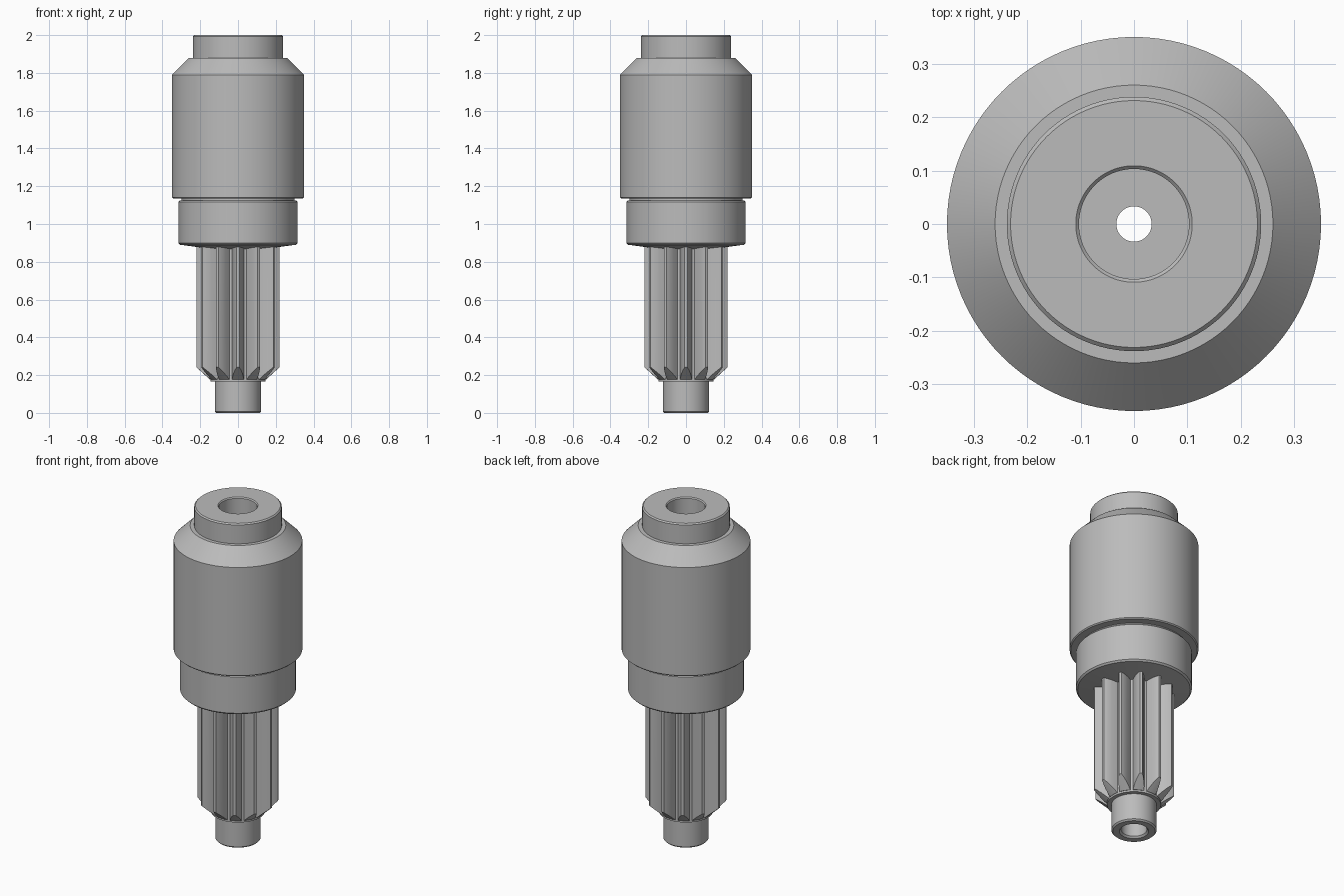
import bpy, bmesh
from math import sin, cos, pi, radians, asin, sqrt

cube = bpy.data.objects.get("Cube")
if cube:
    bpy.data.objects.remove(cube, do_unlink=True)

steel = bpy.data.materials.new("steel_grey")
steel.use_nodes = True
GREY = (0.5, 0.5, 0.5, 1)
steel.diffuse_color = GREY
steel.node_tree.nodes["Principled BSDF"].inputs["Base Color"].default_value = GREY

SEGMENTS = 96
TEETH = 12


def finish(bm, name):
    bmesh.ops.recalc_face_normals(bm, faces=bm.faces)
    mesh = bpy.data.meshes.new(name)
    bm.to_mesh(mesh)
    bm.free()
    mesh.materials.append(steel)
    obj = bpy.data.objects.new(name, mesh)
    bpy.context.collection.objects.link(obj)
    return obj


def smooth(obj):
    bpy.ops.object.select_all(action='DESELECT')
    obj.select_set(True)
    bpy.context.view_layer.objects.active = obj
    bpy.ops.object.shade_smooth_by_angle(angle=radians(25))


def lathe(name, profile):
    """Revolve a closed (radius, height) loop around z."""
    bm = bmesh.new()
    rings = []
    for i in range(SEGMENTS):
        a = 2 * pi * i / SEGMENTS
        rings.append([bm.verts.new((r * cos(a), r * sin(a), z)) for r, z in profile])
    n = len(profile)
    for i in range(SEGMENTS):
        here, there = rings[i], rings[(i + 1) % SEGMENTS]
        for j in range(n):
            k = (j + 1) % n
            bm.faces.new((here[j], there[j], there[k], here[k]))
    return finish(bm, name)


# Housing with sloped shoulder, stepped neck and bored top
housing = lathe("housing", [
    (0.30, 1.15), (0.30, 1.135), (0.344, 1.135), (0.35, 1.141), (0.35, 1.79),
    (0.26, 1.88), (0.238, 1.88), (0.238, 1.993), (0.231, 2.0), (0.109, 2.0),
    (0.103, 1.994), (0.103, 1.15)])
smooth(housing)

# Collar with a shallow cone underneath
collar = lathe("collar", [
    (0.10, 0.863), (0.306, 0.89), (0.315, 0.899), (0.315, 1.117), (0.307, 1.125),
    (0.30, 1.125), (0.30, 1.16), (0.033, 1.16), (0.033, 0.90)])
smooth(collar)

# Hollow shaft end and small flange
shaft = lathe("shaft_end", [
    (0.08, 0.0), (0.115, 0.0), (0.123, 0.008), (0.123, 0.165), (0.146, 0.165),
    (0.146, 0.185), (0.12, 0.185), (0.12, 0.92), (0.033, 0.92), (0.033, 0.40),
    (0.07, 0.40), (0.07, 0.01)])
smooth(shaft)

# Pinion: one tooth as (radius, half width) stations, repeated around
flank = [(0.145, 0.031), (0.165, 0.028), (0.185, 0.023), (0.203, 0.016), (0.22, 0.007)]
side = [(asin(w / r), r) for r, w in flank]
tooth = [(-a, r) for a, r in side] + [(a, r) for a, r in reversed(side)]
bm = bmesh.new()
outline = []
for t in range(TEETH):
    for a, r in tooth:
        b = a + 2 * pi * t / TEETH
        outline.append(bm.verts.new((r * cos(b), r * sin(b), 0.17)))
base = bm.faces.new(outline)
top = bmesh.ops.extrude_face_region(bm, geom=[base])
bmesh.ops.translate(bm, vec=(0, 0, 0.75),
                    verts=[v for v in top["geom"] if isinstance(v, bmesh.types.BMVert)])
pinion = finish(bm, "pinion")

# Cone cutter that chamfers the tooth ends and opens the bore
cutter = lathe("pinion_cutter", [
    (0.11, 0.176), (0.148, 0.176), (0.25, 0.269), (0.25, 0.91), (0.11, 0.91)])
cutter.hide_render = True
trim = pinion.modifiers.new("trim", 'BOOLEAN')
trim.operation = 'INTERSECT'
trim.solver = 'EXACT'
trim.object = cutter
bpy.context.view_layer.objects.active = pinion
bpy.ops.object.modifier_apply(modifier=trim.name)
bpy.data.objects.remove(cutter, do_unlink=True)
smooth(pinion)
